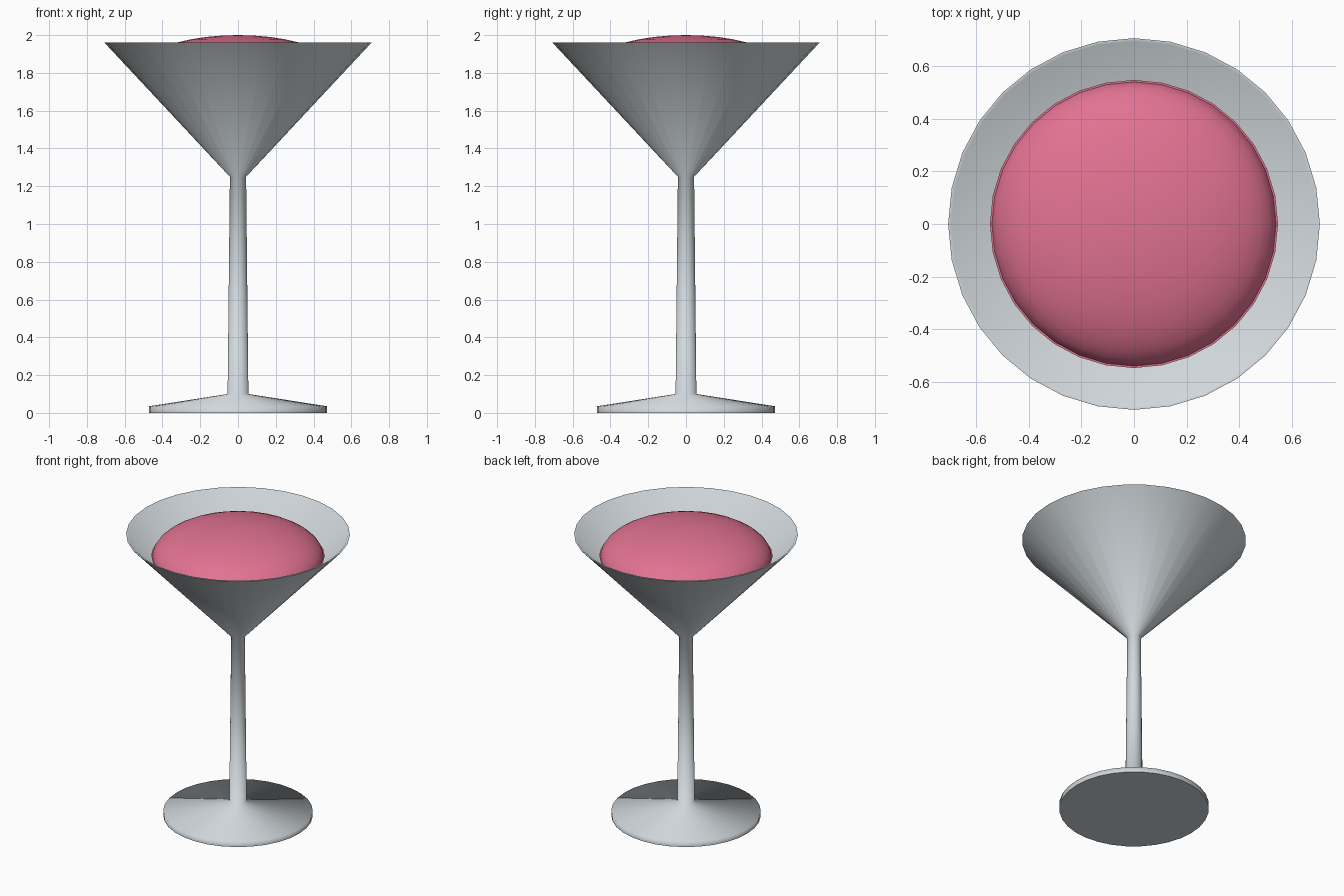
import bpy, bmesh, math

if "Cube" in bpy.data.objects:
    bpy.data.objects.remove(bpy.data.objects["Cube"])

SIDES = 32


def material(name, rgb):
    m = bpy.data.materials.new(name)
    m.diffuse_color = (*rgb, 1)
    m.use_nodes = True
    m.node_tree.nodes["Principled BSDF"].inputs["Base Color"].default_value = m.diffuse_color
    return m


def lathe(name, profile, mat, angle):
    """Spin a (radius, height) profile around z; radius 0 gives a pole."""
    bm = bmesh.new()
    rings = []
    for r, z in profile:
        n = 1 if r == 0 else SIDES
        rings.append([bm.verts.new((r * math.cos(2 * math.pi * i / SIDES),
                                    r * math.sin(2 * math.pi * i / SIDES), z))
                      for i in range(n)])
    for a, b in zip(rings, rings[1:]):
        for i in range(SIDES):
            j = (i + 1) % SIDES
            corners = [a[i % len(a)], a[j % len(a)], b[j % len(b)], b[i % len(b)]]
            bm.faces.new(list(dict.fromkeys(corners)))
    bmesh.ops.recalc_face_normals(bm, faces=bm.faces)
    mesh = bpy.data.meshes.new(name)
    bm.to_mesh(mesh)
    bm.free()
    mesh.materials.append(mat)
    ob = bpy.data.objects.new(name, mesh)
    bpy.context.collection.objects.link(ob)
    bpy.ops.object.select_all(action='DESELECT')
    ob.select_set(True)
    bpy.context.view_layer.objects.active = ob
    bpy.ops.object.shade_smooth_by_angle(angle=math.radians(angle))
    return ob


glass = material("pale grey glass", (0.64, 0.69, 0.72))
pink = material("pink drink", (0.76, 0.17, 0.29))

# Foot, stem and thin-walled bowl in one profile
lathe("cocktail_glass", [
    (0, 0), (0.472, 0), (0.472, 0.035), (0.055, 0.1), (0.043, 1.25),
    (0.707, 1.96), (0.695, 1.96), (0, 1.225)], glass, 85)

# Drink filling the bowl, with a narrow flat margin
lathe("drink", [(0, 1.235), (0.548, 1.812), (0, 1.812)], pink, 30)

# Domed top of the drink
dome = [(0.543 * math.cos(t), 1.8 + 0.2 * math.sin(t))
        for t in (math.radians(90 * i / 10) for i in range(10))]
lathe("drink_dome", [(0, 1.8)] + dome + [(0, 2.0)], pink, 60)
